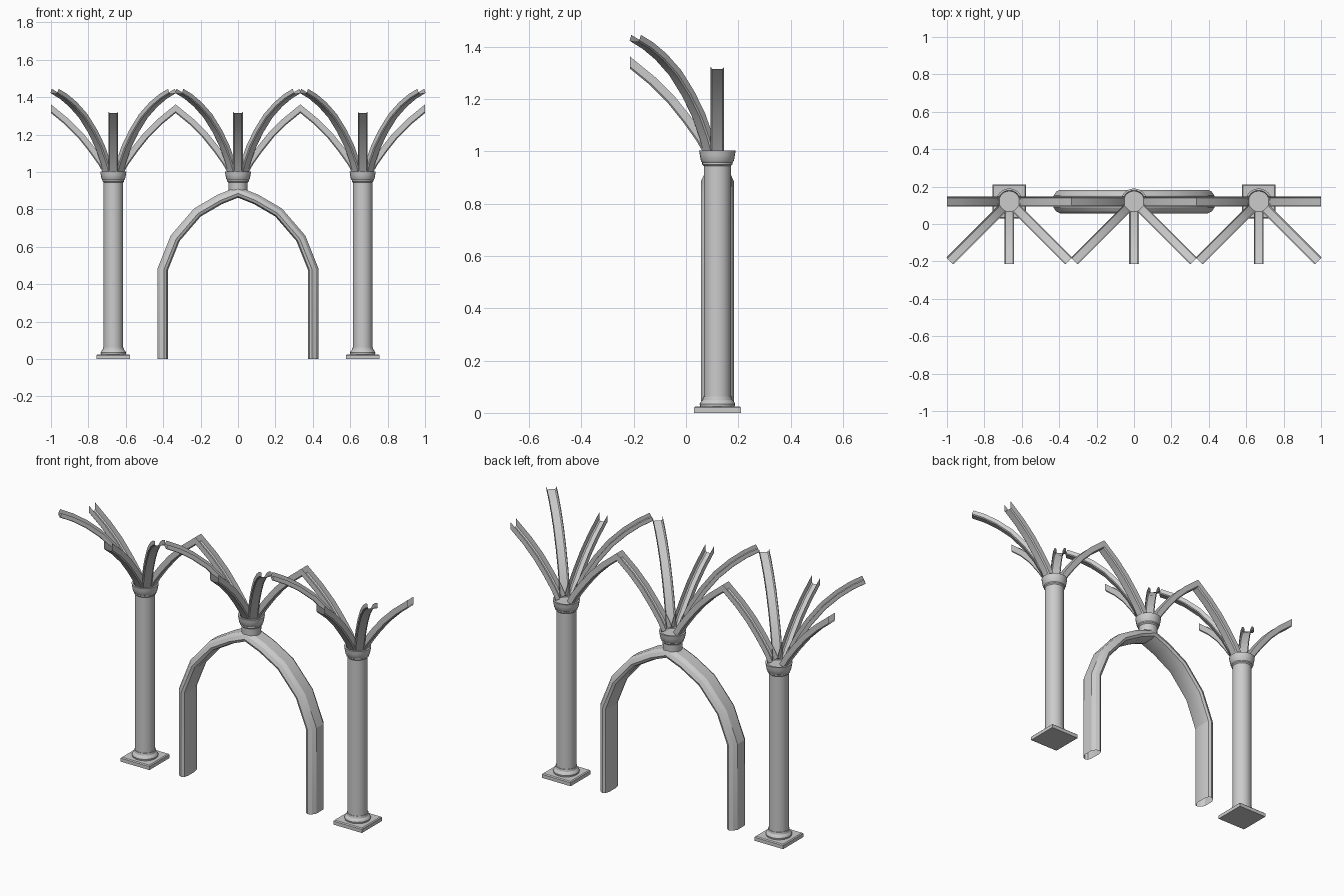
import bpy, bmesh
from math import pi, radians, sin, cos
from mathutils import Matrix, Vector

cube = bpy.data.objects.get("Cube")
if cube:
    bpy.data.objects.remove(cube, do_unlink=True)

stone = bpy.data.materials.new("grey_stone")
stone.use_nodes = True
GREY = (0.6, 0.6, 0.6, 1)
stone.diffuse_color = GREY
stone.node_tree.nodes["Principled BSDF"].inputs["Base Color"].default_value = GREY

ROW_Y = 0.12
BAY = 2 / 3


def finish(bm, name, angle=30):
    bmesh.ops.recalc_face_normals(bm, faces=bm.faces)
    mesh = bpy.data.meshes.new(name)
    bm.to_mesh(mesh)
    bm.free()
    mesh.materials.append(stone)
    obj = bpy.data.objects.new(name, mesh)
    bpy.context.collection.objects.link(obj)
    bpy.ops.object.select_all(action="DESELECT")
    obj.select_set(True)
    bpy.context.view_layer.objects.active = obj
    bpy.ops.object.shade_smooth_by_angle(angle=radians(angle))
    return obj


def lathe(name, profile, x, sides=24):
    """Turn (radius, height) points around a vertical axis."""
    bm = bmesh.new()
    rings = [[bm.verts.new((x + r * cos(2 * pi * i / sides), ROW_Y + r * sin(2 * pi * i / sides), z))
              for i in range(sides)] for r, z in profile]
    for low, high in zip(rings, rings[1:]):
        for i in range(sides):
            j = (i + 1) % sides
            bm.faces.new((low[i], low[j], high[j], high[i]))
    bm.faces.new(rings[0])
    bm.faces.new(rings[-1])
    return finish(bm, name)


def sweep(name, path, section, place, closed=False, plumb_end=False, angle=30):
    """Sweep a (side, up) section along a (distance, height) path with mitred joints."""
    pts = [Vector(p) for p in path]
    dirs = [(b - a).normalized() for a, b in zip(pts, pts[1:])]
    bm = bmesh.new()
    rings = []
    for i, p in enumerate(pts):
        a, b = dirs[max(i - 1, 0)], dirs[min(i, len(dirs) - 1)]
        t = (a + b).normalized()
        normal = Vector((-t.y, t.x)) / t.dot(a)
        if plumb_end and i == len(pts) - 1:
            normal = Vector((0, 1 / a.x))
        rings.append([bm.verts.new((p.x + normal.x * u, v, p.y + normal.y * u)) for v, u in section])
    n = len(section)
    for low, high in zip(rings, rings[1:]):
        for i in range(n if closed else n - 1):
            j = (i + 1) % n
            bm.faces.new((low[i], low[j], high[j], high[i]))
    bm.transform(place)
    return finish(bm, name, angle)


# Columns: square plinth, moulded foot, round shaft
for side, x in (("right", -BAY), ("left", BAY)):
    bm = bmesh.new()
    bmesh.ops.create_cube(bm, size=1, matrix=Matrix.Translation((x, ROW_Y, 0.0125))
                          @ Matrix.Diagonal((0.18, 0.18, 0.025, 1)))
    top = [e for e in bm.edges if all(v.co.z > 0.02 for v in e.verts)]
    bmesh.ops.bevel(bm, geom=top, offset=0.005, segments=1, affect="EDGES")
    finish(bm, side + "_plinth")
    lathe(side + "_foot", [(0.066, 0.024), (0.068, 0.034), (0.064, 0.042), (0.057, 0.05), (0.055, 0.062)], x)
    lathe(side + "_shaft", [(0.052, 0.06), (0.052, 0.95)], x)

# Capitals, with a corbel under the middle one
for label, x in (("right", -BAY), ("middle", 0), ("left", BAY)):
    lathe(label + "_capital", [(0.052, 0.944), (0.058, 0.95), (0.058, 0.957), (0.063, 0.963),
                               (0.067, 0.985), (0.07, 1.003), (0.06, 1.003), (0.056, 0.99)], x)
lathe("middle_corbel", [(0.05, 0.9), (0.052, 0.95)], 0)

# Vault ribs: open channels springing from each capital
channel = [(-0.026, 0.036), (-0.026, 0.006), (-0.02, 0), (0.02, 0), (0.026, 0.006), (0.026, 0.036)]
straight = [(0.052, 0.99), (0.08, 1.04), (0.13, 1.11), (0.19, 1.185), (0.26, 1.255), (BAY / 2, 1.315)]
diagonal = [(0.052, 0.99), (0.075, 1.05), (0.115, 1.13), (0.17, 1.21), (0.24, 1.29),
            (0.315, 1.35), (0.385, 1.392), (0.45, 1.42)]
thin = [(v, u * 0.75) for v, u in channel]
for label, x in (("right", -BAY), ("middle", 0), ("left", BAY)):
    for kind, turn in (("left_wall", 0), ("right_wall", 180), ("front", -90),
                       ("left_diagonal", -45), ("right_diagonal", -135)):
        place = Matrix.Translation((x, ROW_Y, 0)) @ Matrix.Rotation(radians(turn), 4, "Z")
        slanted = "diagonal" in kind
        sweep(label + "_" + kind + "_rib", diagonal if slanted else straight,
              thin if slanted else channel, place, plumb_end=not slanted)

# Pointed arch with a chamfered hollow section, open at the feet
half = [(-0.43, 0), (-0.43, 0.485), (-0.36, 0.66), (-0.235, 0.805), (-0.11, 0.878)]
arch_path = half + [(0, 0.922)] + [(-x, z) for x, z in reversed(half)]
edge = [(0.032, 0), (0.053, -0.014), (0.063, -0.034), (0.056, -0.048), (0.03, -0.055)]
section = edge + [(-v, u) for v, u in reversed(edge)]
sweep("doorway_arch", arch_path, section, Matrix.Translation((0, ROW_Y, 0)), closed=True, angle=20)
